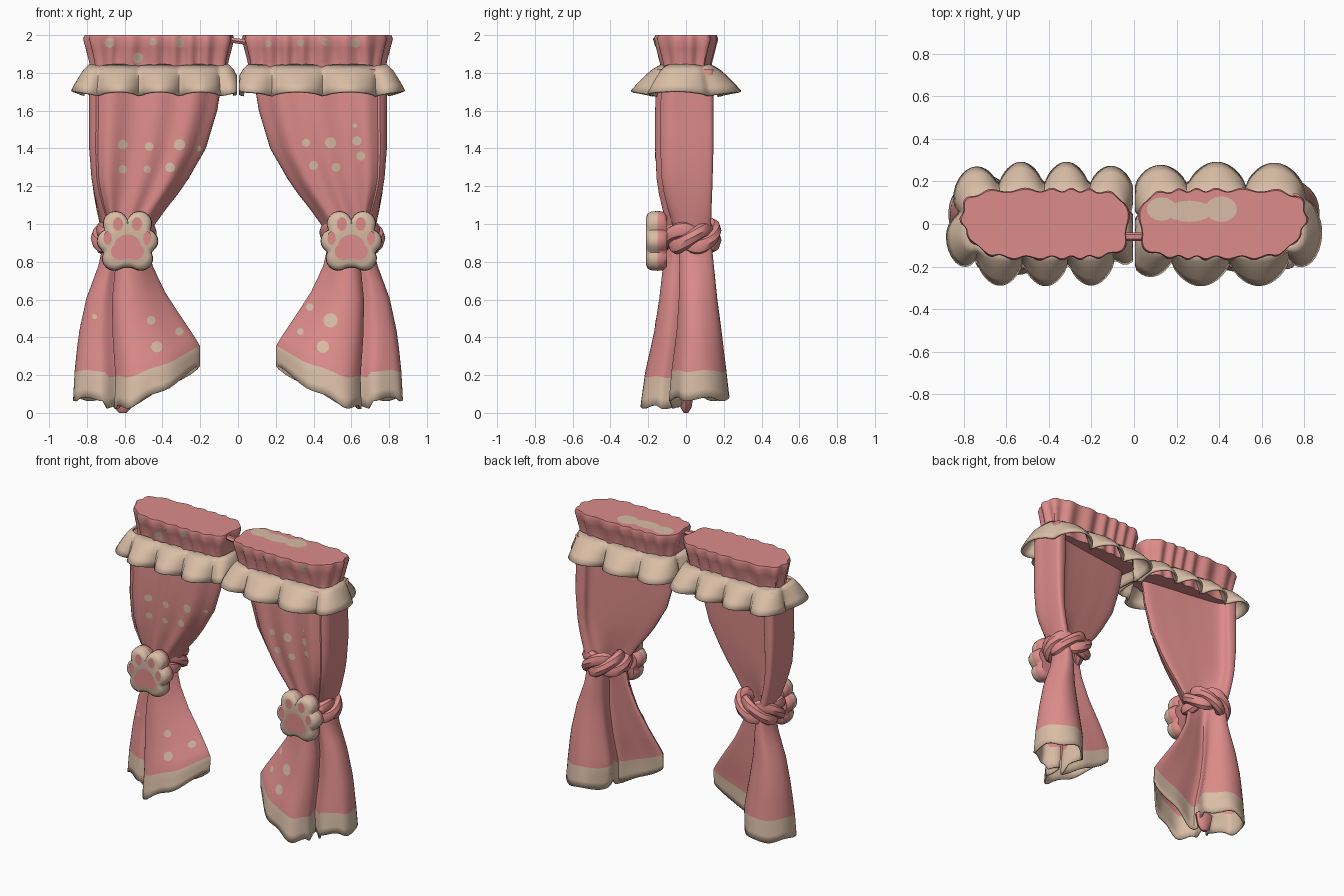
import bpy, bmesh, math
from mathutils import Vector
from mathutils.bvhtree import BVHTree

if "Cube" in bpy.data.objects:
    bpy.data.objects.remove(bpy.data.objects["Cube"])


def material(name, col):
    m = bpy.data.materials.new(name)
    m.diffuse_color = (*col, 1)
    m.use_nodes = True
    m.node_tree.nodes["Principled BSDF"].inputs["Base Color"].default_value = m.diffuse_color
    return m


PINK = material("rose_pink", (0.72, 0.262, 0.255))
CREAM = material("warm_cream", (0.69, 0.51, 0.38))


def finish(name, bm, mats, angle=40, thick=0, recalc=True):
    if recalc:
        bmesh.ops.recalc_face_normals(bm, faces=bm.faces[:])
    me = bpy.data.meshes.new(name)
    bm.to_mesh(me)
    bm.free()
    ob = bpy.data.objects.new(name, me)
    bpy.context.collection.objects.link(ob)
    for m in mats:
        me.materials.append(m)
    bpy.ops.object.select_all(action='DESELECT')
    ob.select_set(True)
    bpy.context.view_layer.objects.active = ob
    bpy.ops.object.shade_smooth_by_angle(angle=math.radians(angle))
    if thick:
        mod = ob.modifiers.new("cloth_thickness", 'SOLIDIFY')
        mod.thickness = thick
    return ob


def loft(rings, mat=lambda row: 0, cap=False, loop=False):
    """Skin closed rings of points; optional caps, or join last ring to first."""
    bm = bmesh.new()
    vs = [[bm.verts.new(p) for p in r] for r in rings]
    n, m = len(rings[0]), len(rings)
    for i in range(m if loop else m - 1):
        a, b = vs[i], vs[(i + 1) % m]
        for j in range(n):
            k = (j + 1) % n
            bm.faces.new((a[j], a[k], b[k], b[j])).material_index = mat(i)
    if cap:
        bm.faces.new(vs[0][::-1]).material_index = mat(0)
        bm.faces.new(vs[-1]).material_index = mat(m - 2)
    return bm


def spline(pts, sub):
    """Smooth closed path through the points."""
    out, n = [], len(pts)
    for i in range(n):
        a, b, c, d = (Vector(pts[(i + o) % n]) for o in (-1, 0, 1, 2))
        for q in range(sub):
            t = q / sub
            out.append(0.5 * (2 * b + (c - a) * t + (2 * a - 5 * b + 4 * c - d) * t * t
                              + (3 * b - a - 3 * c + d) * t ** 3))
    return out


# drape cross sections: a front fold and an outer back fold, pinched between.
# u runs inner to outer edge, v runs front to back
UPPER = spline([(0, -.1), (.15, -.7), (.35, -.9), (.55, -.85), (.78, -1), (.93, -.95), (1, -.6),
                (1, 0), (1, .6), (.98, 1), (.89, .97), (.83, .6), (.55, .35), (.25, .15)], 5)
LOWER = spline([(0, -.1), (.2, -.7), (.42, -1), (.6, -.9), (.68, -.55), (.65, -.15), (.8, -.33),
                (.97, -.1), (1, .4), (.87, .95), (.65, .92), (.5, .45), (.56, -.2), (.28, -.15)], 5)
# height, inner x, outer x, front y, back y, blend from upper to lower section
KEYS = [(0, .20, .87, -.24, .225, 1), (.2, .20, .86, -.215, .21, 1), (.4, .29, .84, -.17, .19, 1),
        (.6, .385, .80, -.14, .165, 1), (.8, .46, .73, -.12, .145, .9), (.93, .48, .71, -.11, .13, .6),
        (1.03, .42, .74, -.12, .13, .25), (1.2, .285, .77, -.14, .135, 0),
        (1.4, .17, .785, -.15, .14, 0), (1.6, .11, .785, -.15, .14, 0), (1.85, .07, .79, -.14, .14, 0)]
LEVELS = [.03, .08, .13, .19, .26, .34, .42, .5, .6, .7, .78, .85, .93, 1.0, 1.08, 1.16, 1.24,
          1.32, 1.4, 1.5, 1.6, 1.7, 1.82]


def key_at(z):
    for a, b in zip(KEYS, KEYS[1:]):
        if z <= b[0]:
            t = (z - a[0]) / (b[0] - a[0])
            return [p + (q - p) * t for p, q in zip(a, b)]
    return KEYS[-1]


def drape_ring(z, s):
    _, x0, x1, y0, y1, bl = key_at(z)
    ring, n = [], len(UPPER)
    for i in range(n):
        u, v = UPPER[i].lerp(LOWER[i], bl)
        k = i / n
        y = (y0 + y1) / 2 + v * (y1 - y0) / 2
        if 2 < i < 26:                                  # soft pleats on the front
            y += .013 * math.sin(k * 2 * math.pi * 9) * (1 - bl)
        low = max(0, 1 - z / .8)
        lift = .045 if 28 < i < 59 else .23 * max(0, 1 - max(u, 0) / .6) ** 1.3
        wave = .012 * math.sin(k * 2 * math.pi * 9) * low ** 3
        ring.append((s * (x0 + u * (x1 - x0)), y + wave, z + lift * low ** 1.3 + wave))
    return ring


def outline(cx, a, b, n):
    """Rounded rectangle resampled evenly: (point, outward normal)."""
    f = lambda c: math.copysign(abs(c) ** .45, c)
    dense = [Vector((cx + a * f(math.cos(t)), b * f(math.sin(t))))
             for t in (i * 2 * math.pi / 1600 for i in range(1601))]
    dist = [0]
    for p, q in zip(dense, dense[1:]):
        dist.append(dist[-1] + (q - p).length)
    pts, j = [], 1
    for i in range(n):
        d = dist[-1] * i / n
        while dist[j] < d:
            j += 1
        pts.append(dense[j - 1].lerp(dense[j], (d - dist[j - 1]) / (dist[j] - dist[j - 1])))
    res = []
    for i in range(n):
        t = (pts[(i + 2) % n] - pts[i - 2]).normalized()
        res.append((pts[i], Vector((t.y, -t.x))))
    return res


def dots(name, target, specs):
    """Thin cream spots projected onto the front of a part."""
    tree = BVHTree.FromPolygons([v.co for v in target.data.vertices],
                                [p.vertices[:] for p in target.data.polygons])
    bm = bmesh.new()
    for x, z, r in specs:
        pts = [(x, z)] + [(x + r * f * math.cos(i * math.pi / 6), z + r * f * math.sin(i * math.pi / 6))
                          for f in (.5, 1) for i in range(12)]
        hits = [tree.ray_cast(Vector((px, -1, pz)), Vector((0, 1, 0)))[0] for px, pz in pts]
        if any(h is None for h in hits):
            continue
        v = [bm.verts.new(h + Vector((0, -.004, 0))) for h in hits]
        for i in range(12):
            j = (i + 1) % 12
            bm.faces.new((v[0], v[1 + i], v[1 + j]))
            bm.faces.new((v[1 + i], v[13 + i], v[13 + j], v[1 + j]))
    return finish(name, bm, [CREAM], recalc=False)


def plates(name, spots, place, mat):
    """Flat ellipses; place() maps their plane into the model."""
    bm = bmesh.new()
    for p, q, rp, rq in spots:
        bm.faces.new([bm.verts.new(place(p + rp * math.cos(i * math.pi / 8), q + rq * math.sin(i * math.pi / 8)))
                      for i in range(16)])
    return finish(name, bm, [mat], recalc=False)


# paw silhouette as a union of circles seen from its centre
PAW = [(0, -.02, .12), (.062, .09, .066), (-.062, .09, .066), (.1, 0, .06), (-.1, 0, .06),
       (.068, -.09, .065), (-.068, -.09, .065)]


def paw_radius(t):
    best = 0
    for x, z, r in PAW:
        p = x * math.cos(t) + z * math.sin(t)
        d = r * r - (x * x + z * z - p * p)
        if d > 0:
            best = max(best, p + math.sqrt(d))
    return best


SPOTS = {1: [(.36, 1.43, .022), (.49, 1.43, .03), (.63, 1.44, .025), (.40, 1.31, .024), (.52, 1.30, .024),
             (.62, 1.52, .012), (.65, 1.36, .024), (.49, .49, .038), (.38, .56, .02), (.33, .43, .018),
             (.45, .35, .033)],
         -1: [(-.61, 1.42, .026), (-.47, 1.41, .024), (-.31, 1.42, .03), (-.21, 1.40, .015),
              (-.61, 1.29, .022), (-.48, 1.29, .02), (-.36, 1.30, .026), (-.35, .55, .026),
              (-.46, .49, .023), (-.31, .43, .022), (-.43, .35, .03), (-.76, .51, .014)]}
TOP_SPOTS = {1: [(.33, 1.96, .02), (.46, 1.965, .02), (.62, 1.96, .026), (.16, 1.955, .018)],
             -1: [(-.68, 1.96, .026), (-.45, 1.965, .02), (-.31, 1.96, .025), (-.53, 1.88, .028)]}

for s, side, lobes, phase in ((1, "right", 7, 2.0), (-1, "left", 9, -.72)):
    # gathered drape with cream hem
    drape = finish(side + "_drape", loft([drape_ring(z, s) for z in LEVELS], lambda r: int(r < 3)),
                   [PINK, CREAM], 45, .012)
    dots(side + "_drape_dots", drape, SPOTS[s])

    # gathered valance band, its front outer corner cut back
    N = 144
    base = outline(.42, .38, .15, N)
    rings = []
    for z, off, amp in ((1.74, -.02, .006), (1.82, -.025, .008), (1.86, -.022, .012), (1.93, -.004, .012),
                        (1.98, .012, .009), (2.0, .006, .007)):
        ring = []
        for i, (p, nrm) in enumerate(base):
            k = i / N * 2 * math.pi
            q = p + nrm * (off + amp * math.sin(17 * k + 2 * math.sin(3 * k)))
            cut = .08 * max(0, -q.y / .15) * max(0, (q.x - .5) / .3)
            ring.append((s * (q.x - cut), q.y, z))
        rings.append(ring)
    band = finish(side + "_valance", loft(rings, cap=True), [PINK], 40)
    dots(side + "_valance_dots", band, TOP_SPOTS[s])

    # scalloped ruffle, its lobes lifting outward
    rings = []
    for t in (0, .2, .45, .75, 1):
        ring = []
        for i, (p, nrm) in enumerate(base):
            sc = abs(math.sin(math.pi * lobes * i / N + phase)) ** .6
            off = -.02 + (.045 + .118 * sc) * t ** .75
            x = max(.004, p.x + nrm.x * off * .6)
            ring.append((s * x, p.y + nrm.y * off, 1.835 + .012 * sc * (1 - t) - t * (.16 - .03 * sc)))
        rings.append(ring)
    finish(side + "_ruffle", loft(rings), [CREAM], 50, .014)

    # twisted tieback
    for c in range(3):
        ph, rings, M = c * 2 * math.pi / 3, [], 36
        for i in range(M):
            a = i * 2 * math.pi / M
            w = .022 * math.cos(2 * a + ph)
            h = .94 - .015 * math.cos(a) + .045 * math.sin(2 * a + ph)
            ring = []
            for j in range(8):
                b = j * math.pi / 4
                rr = w + .038 * math.cos(b)
                ring.append((s * (.605 + (.115 + rr) * math.cos(a)), .025 + (.11 + rr) * math.sin(a),
                             h + .045 * math.sin(b)))
            rings.append(ring)
        finish(f"{side}_tieback_strand_{c + 1}", loft(rings, loop=True), [PINK], 40)

    # paw ornament with pink backing and pink pads
    px, pz = (.60 if s > 0 else -.585), .91
    rings = [[(px + paw_radius(t) * f * math.cos(t), y, pz + paw_radius(t) * f * math.sin(t))
              for t in (i * math.pi / 28 for i in range(56))]
             for y, f in ((-.10, .88), (-.12, 1), (-.15, 1.02), (-.185, 1.0), (-.203, .94), (-.212, .8))]
    finish(side + "_paw", loft(rings, lambda r: int(r > 1), cap=True), [PINK, CREAM], 45)
    plates(side + "_paw_pads", [(px, pz - .03, .072, .065), (px - .04, pz - .055, .048, .045),
                                (px + .04, pz - .055, .048, .045), (px - .05, pz + .09, .027, .036),
                                (px + .05, pz + .09, .027, .036), (px - .105, pz + .015, .022, .036),
                                (px + .105, pz + .015, .022, .036)], lambda p, q: (p, -.216, q), PINK)

# pale patch on top of the right valance
plates("top_patch", [(.13, .07, .07, .055), (.26, .06, .11, .05), (.41, .07, .075, .06)],
       lambda p, q: (p, q, 2.003), CREAM)

# small cloth link between the valances
finish("valance_link", loft([[(x, -.06 + .02 * math.cos(a), z + .016 * math.sin(a))
                              for a in (j * math.pi / 3 for j in range(6))]
                             for x, z in ((-.07, 1.98), (0, 1.968), (.07, 1.96))], cap=True), [PINK])

# pink lining tip hanging below the left hem
finish("left_lining_tip", loft([[(-.61 + r * math.cos(a), r * .6 * math.sin(a), z)
                                 for a in (j * math.pi / 4 for j in range(8))]
                                for z, r in ((0, .02), (.03, .05), (.12, .07))], cap=True), [PINK])
